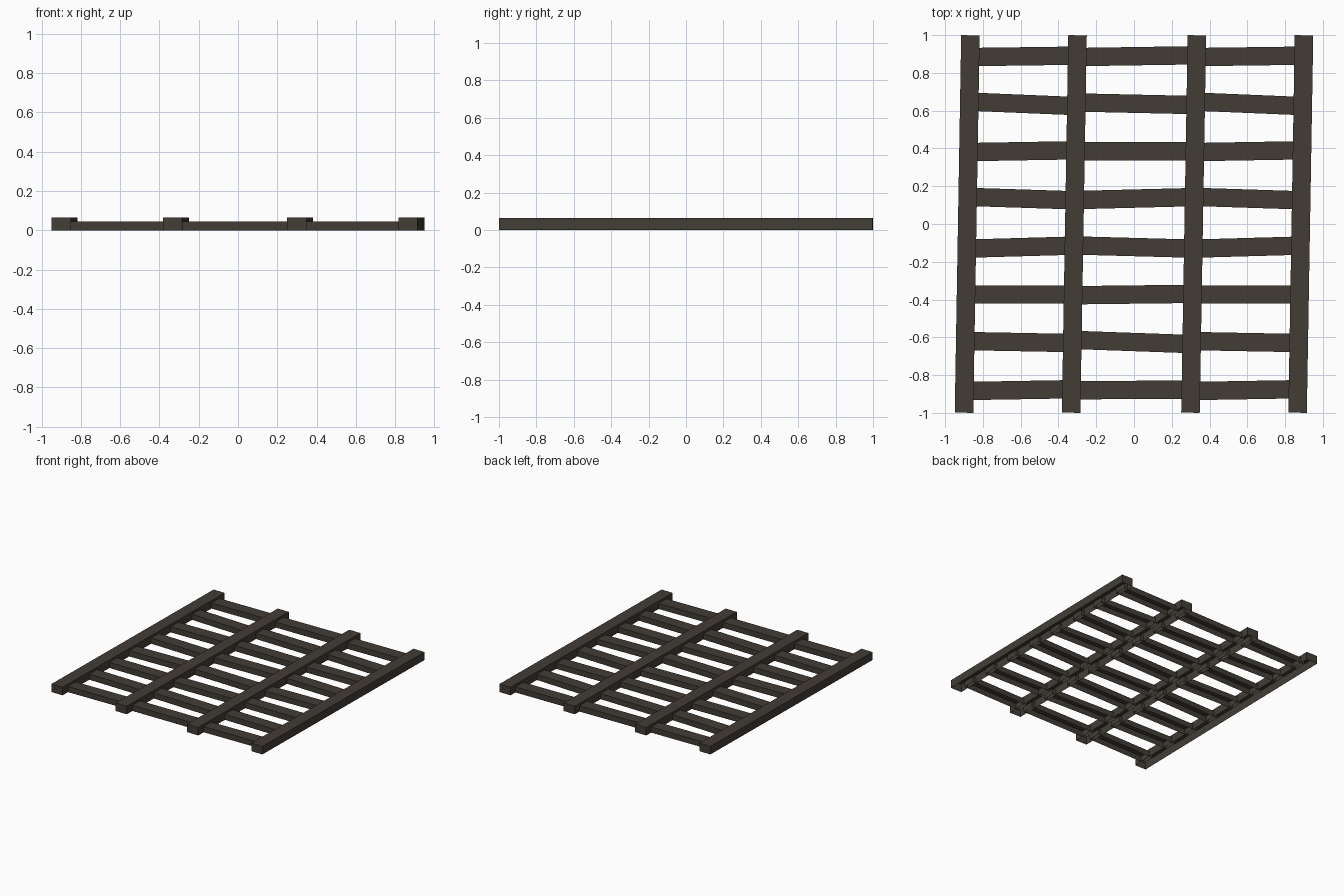
import bpy
import bmesh
from math import atan2, hypot
from mathutils import Matrix, Vector

cube = bpy.data.objects.get("Cube")
if cube:
    bpy.data.objects.remove(cube, do_unlink=True)

wood = bpy.data.materials.new("dark_brown_wood")
wood.use_nodes = True
colour = (0.055, 0.046, 0.036, 1)
wood.diffuse_color = colour
wood.node_tree.nodes["Principled BSDF"].inputs["Base Color"].default_value = colour


def plank(name, start, end, width, height):
    """Flat-shaded plank lying on the ground between two points, open underneath."""
    a, b = Vector(start), Vector(end)
    d = b - a
    bm = bmesh.new()
    bmesh.ops.create_cube(bm, size=1)
    bm.normal_update()
    under = [f for f in bm.faces if f.normal.z < -0.5]
    bmesh.ops.delete(bm, geom=under, context="FACES_ONLY")
    bm.transform(Matrix.Translation((0, 0, height / 2))
                 @ Matrix.Diagonal((hypot(d.x, d.y), width, height, 1)))
    mesh = bpy.data.meshes.new(name)
    bm.to_mesh(mesh)
    bm.free()
    mesh.materials.append(wood)
    obj = bpy.data.objects.new(name, mesh)
    mid = (a + b) / 2
    obj.location = (mid.x, mid.y, 0)
    obj.rotation_euler.z = atan2(d.y, d.x)
    bpy.context.collection.objects.link(obj)


# Four long posts, all leaning slightly the same way
LEAN = 0.017
posts = [-0.883, -0.316, 0.316, 0.883]
for i, x in enumerate(posts):
    plank(f"post_{i + 1}", (x - LEAN, -0.999), (x + LEAN, 0.999), 0.098, 0.064)

# Eight rows of slats; each bay has its own (left end y, right end y)
outer = [(0.884, 0.891), (0.647, 0.625), (0.381, 0.39), (0.143, 0.126),
         (-0.13, -0.115), (-0.373, -0.373), (-0.62, -0.63), (-0.884, -0.875)]
middle = [(0.884, 0.893), (0.643, 0.63), (0.385, 0.385), (0.127, 0.142),
          (-0.114, -0.13), (-0.377, -0.37), (-0.614, -0.635), (-0.88, -0.877)]
OVERLAP = 0.02
for bay, rows in enumerate((outer, middle, outer)):
    for r, (y0, y1) in enumerate(rows):
        shift = LEAN * (y0 + y1) / 2
        x0 = posts[bay] + OVERLAP + shift
        x1 = posts[bay + 1] - OVERLAP + shift
        plank(f"slat_{bay + 1}_{r + 1}", (x0, y0), (x1, y1), 0.097, 0.045)
